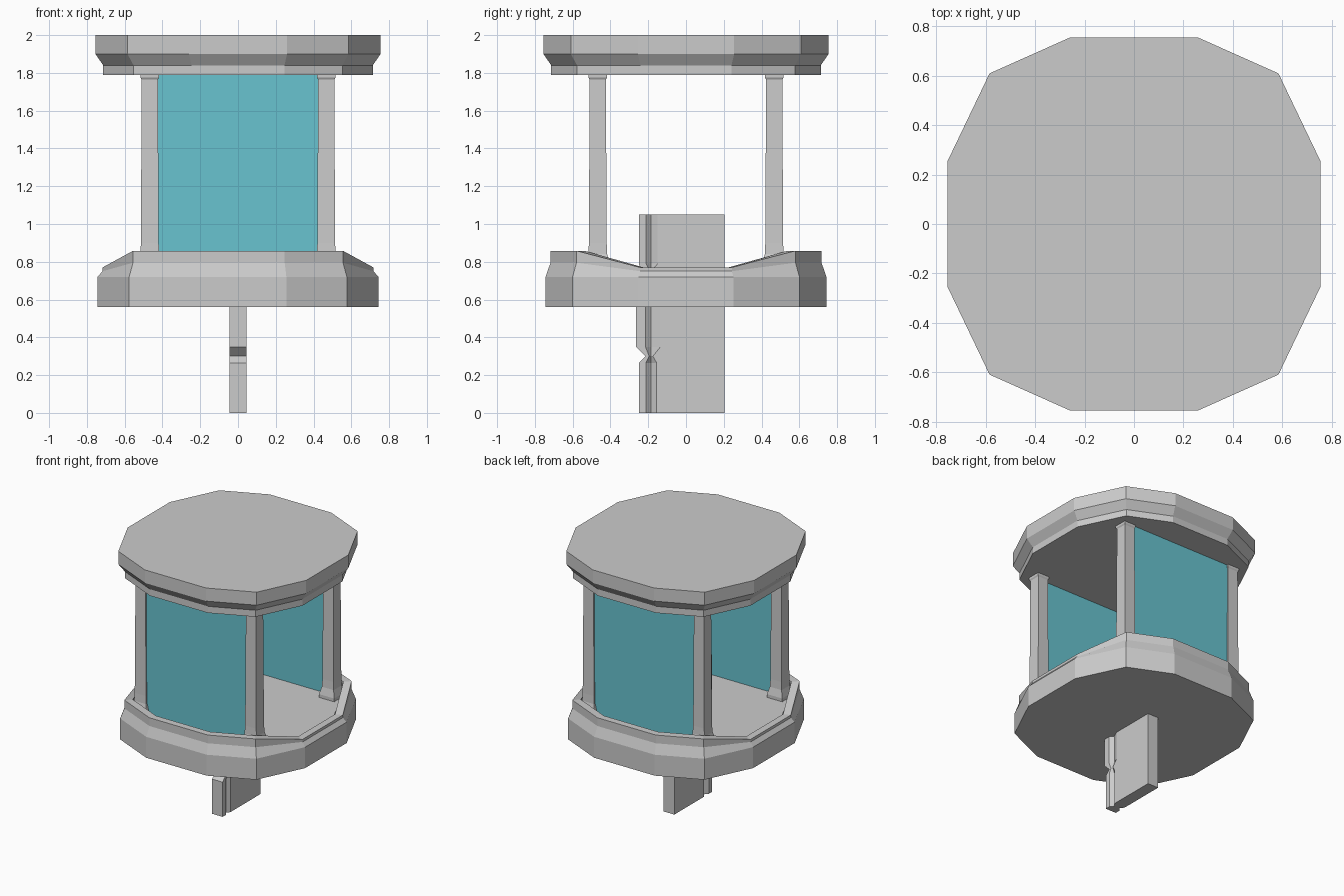
import bpy, bmesh

if "Cube" in bpy.data.objects:
    bpy.data.objects.remove(bpy.data.objects["Cube"])

# One quarter of the twelve-sided outline (unit: cap size)
QUARTER = [(0.755, 0.255), (0.585, 0.61), (0.26, 0.755)]


def outline(scale):
    q = [(x * scale, y * scale) for x, y in QUARTER]
    r = q[::-1]
    return (q + [(-x, y) for x, y in r] +
            [(-x, -y) for x, y in q] + [(x, -y) for x, y in r])


def ring(scale, z_end, z_side=None):
    """Twelve-sided ring; the two x-facing sides may sit at another height."""
    z_side = z_end if z_side is None else z_side
    return [(x, y, z_side if abs(y) < 0.4 * scale else z_end)
            for x, y in outline(scale)]


def loft(name, rings):
    """Skin a stack of equal-length rings and close both ends."""
    bm = bmesh.new()
    rows = [[bm.verts.new(p) for p in r] for r in rings]
    n = len(rows[0])
    for a, b in zip(rows, rows[1:]):
        for i in range(n):
            j = (i + 1) % n
            bm.faces.new((a[i], a[j], b[j], b[i]))
    bm.faces.new(rows[0][::-1])
    bm.faces.new(rows[-1])
    bmesh.ops.recalc_face_normals(bm, faces=bm.faces)
    me = bpy.data.meshes.new(name)
    bm.to_mesh(me)
    bm.free()
    ob = bpy.data.objects.new(name, me)
    bpy.context.collection.objects.link(ob)
    return ob


def rect(cx, cy, hx, hy, z):
    return [(cx + sx * hx, cy + sy * hy, z)
            for sx, sy in ((-1, -1), (1, -1), (1, 1), (-1, 1))]


# Roof cap with stepped underside
loft("roof", [ring(0.945, 1.79), ring(0.945, 1.84), ring(1.0, 1.90), ring(1.0, 2.0)])

# Tray base: bevelled wall, rim dipping at the two open sides, sunken floor
loft("base", [ring(0.985, 0.56), ring(0.985, 0.72), ring(0.95, 0.795, 0.75),
              ring(0.95, 0.858, 0.77), ring(0.88, 0.858, 0.77), ring(0.87, 0.76)])

# Four tapered corner posts with flared feet and small capitals
PROFILE = [(0.75, 0.064), (0.785, 0.064), (0.84, 0.05), (0.90, 0.047),
           (1.765, 0.043), (1.775, 0.049), (1.80, 0.049)]
for sx, xn in ((-1, "left"), (1, "right")):
    for sy, yn in ((-1, "front"), (1, "back")):
        loft(f"post_{yn}_{xn}",
             [rect(sx * 0.467, sy * 0.467, h, h, z) for z, h in PROFILE])

# Coloured panels at front and back
teal = bpy.data.materials.new("teal")
teal.diffuse_color = (0.14, 0.55, 0.63, 1)
teal.use_nodes = True
teal.node_tree.nodes["Principled BSDF"].inputs["Base Color"].default_value = teal.diffuse_color
for sy, yn in ((-1, "front"), (1, "back")):
    panel = loft(f"panel_{yn}", [rect(0, sy * 0.495, 0.43, 0.007, z) for z in (0.755, 1.795)])
    panel.data.materials.append(teal)


# Upright blade through the base, grooved on both faces near its front edge
def blade_ring(z, front, g0, g1):
    w, d, gm = 0.045, 0.022, -0.185
    side = [(w, front), (w, g0), (d, gm), (w, g1), (w, 0.205)]
    return [(x, y, z) for x, y in side] + [(-x, y, z) for x, y in side[::-1]]


loft("blade", [blade_ring(*s) for s in (
    (0.0, -0.25, -0.212, -0.155),
    (0.265, -0.25, -0.212, -0.155),
    (0.30, -0.215, -0.195, -0.175),
    (0.35, -0.265, -0.215, -0.135),
    (0.70, -0.265, -0.215, -0.135),
    (0.76, -0.24, -0.195, -0.175),
    (0.79, -0.25, -0.212, -0.15),
    (1.05, -0.25, -0.212, -0.15))])
